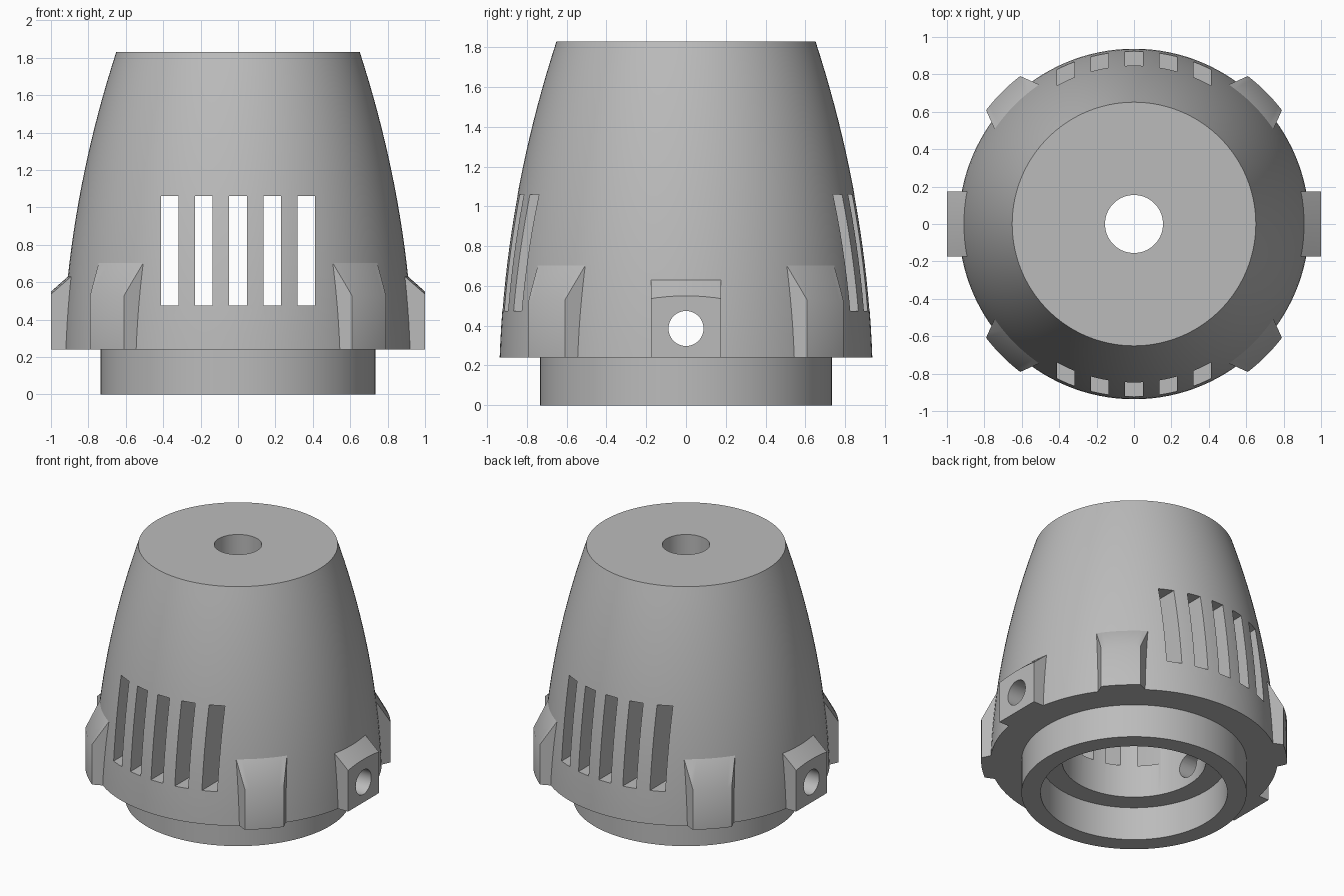
import bpy, bmesh, math
from mathutils import Matrix, Vector

cube = bpy.data.objects.get("Cube")
if cube:
    bpy.data.objects.remove(cube, do_unlink=True)

grey = bpy.data.materials.new("plain grey")
grey.use_nodes = True
GREY = (0.5, 0.5, 0.5, 1)
grey.diffuse_color = GREY
for node in grey.node_tree.nodes:
    if node.type == 'BSDF_PRINCIPLED':
        node.inputs["Base Color"].default_value = GREY


def make_object(name, bm):
    bmesh.ops.recalc_face_normals(bm, faces=bm.faces)
    mesh = bpy.data.meshes.new(name)
    bm.to_mesh(mesh)
    bm.free()
    mesh.materials.append(grey)
    obj = bpy.data.objects.new(name, mesh)
    bpy.context.scene.collection.objects.link(obj)
    return obj


def revolve(name, profile, segments=128):
    """Spin a closed (radius, height) outline around z."""
    bm = bmesh.new()
    verts = [bm.verts.new((r, 0, z)) for r, z in profile]
    edges = [bm.edges.new((v, verts[i - 1])) for i, v in enumerate(verts)]
    bmesh.ops.spin(bm, geom=verts + edges, cent=(0, 0, 0), axis=(0, 0, 1),
                   angle=math.tau, steps=segments)
    bmesh.ops.remove_doubles(bm, verts=bm.verts, dist=0.0001)
    return make_object(name, bm)


def prism(name, outline, z0, z1, angle=0):
    """Extrude a plan outline between two heights, turned around z."""
    bm = bmesh.new()
    face = bm.faces.new([bm.verts.new((x, y, z0)) for x, y in outline])
    top = bmesh.ops.extrude_face_region(bm, geom=[face])["geom"]
    bmesh.ops.translate(bm, vec=Vector((0, 0, z1 - z0)),
                        verts=[v for v in top if isinstance(v, bmesh.types.BMVert)])
    bmesh.ops.rotate(bm, verts=bm.verts, cent=(0, 0, 0),
                     matrix=Matrix.Rotation(angle, 3, 'Z'))
    return make_object(name, bm)


def combine(target, cutter, operation):
    """Apply a boolean and discard the cutter."""
    mod = target.modifiers.new("cut", 'BOOLEAN')
    mod.operation, mod.solver, mod.object = operation, 'EXACT', cutter
    bpy.context.view_layer.update()
    evaluated = target.evaluated_get(bpy.context.evaluated_depsgraph_get())
    mesh = bpy.data.meshes.new_from_object(evaluated)
    target.modifiers.clear()
    target.data = mesh
    bpy.data.objects.remove(cutter, do_unlink=True)


def drill(target):
    """Cross hole along x."""
    bm = bmesh.new()
    bmesh.ops.create_cone(bm, cap_ends=True, segments=48, radius1=0.088,
                          radius2=0.088, depth=2.4)
    bmesh.ops.rotate(bm, verts=bm.verts, cent=(0, 0, 0),
                     matrix=Matrix.Rotation(math.pi / 2, 3, 'Y'))
    bmesh.ops.translate(bm, verts=bm.verts, vec=(0, 0, 0.386))
    combine(target, make_object("drill", bm), 'DIFFERENCE')


def finish(obj):
    obj.data.shade_smooth()
    obj.data.set_sharp_from_angle(angle=math.radians(31))


# Hollow housing: stepped bore, collar and bulging outer wall
BASE, TOP, STEPS = 0.24, 1.83, 20
wall = []
for i in range(STEPS + 1):
    d = (TOP - BASE) * i / STEPS
    wall.append((0.937 - 0.035 * d - 0.091 * d * d, BASE + d))
bore = [(0.155, TOP), (0.155, 1.5), (0.47, 1.5), (0.47, BASE), (0.61, BASE), (0.61, 0)]
collar = [(0.735, 0), (0.735, BASE)]
housing = revolve("housing", bore + collar + wall)

# Vent slots through front and back
for i in range(-2, 3):
    x, w = i * 0.183, 0.047
    slot = prism("slot", [(x - w, -1.2), (x + w, -1.2), (x + w, 1.2), (x - w, 1.2)],
                 0.475, 1.06)
    combine(housing, slot, 'DIFFERENCE')
drill(housing)
finish(housing)

# Flat drilled lugs on the left and right
side_ring = [(0.85, BASE), (1.05, BASE), (1.05, 0.506), (0.85, 0.683)]
side_plan = [(0.7, -0.175), (1.0, -0.175), (1.0, 0.175), (0.7, 0.175)]
for side, angle in (("left", 0), ("right", math.pi)):
    lug = revolve(side + "_drilled_lug", side_ring)
    combine(lug, prism("block", side_plan, 0, 1, angle), 'INTERSECT')
    drill(lug)
    finish(lug)

# Tapered curved lugs on the diagonals
corner_ring = [(0.85, BASE), (0.998, BASE), (0.998, 0.53), (0.9, 0.705), (0.85, 0.794)]
corner_plan = [(0.7, -0.239), (1.1, -0.087), (1.1, 0.087), (0.7, 0.239)]
for i, name in enumerate(("back_left", "back_right", "front_right", "front_left")):
    lug = revolve(name + "_lug", corner_ring)
    angle = math.pi / 4 + i * math.pi / 2
    combine(lug, prism("block", corner_plan, 0, 1, angle), 'INTERSECT')
    finish(lug)
